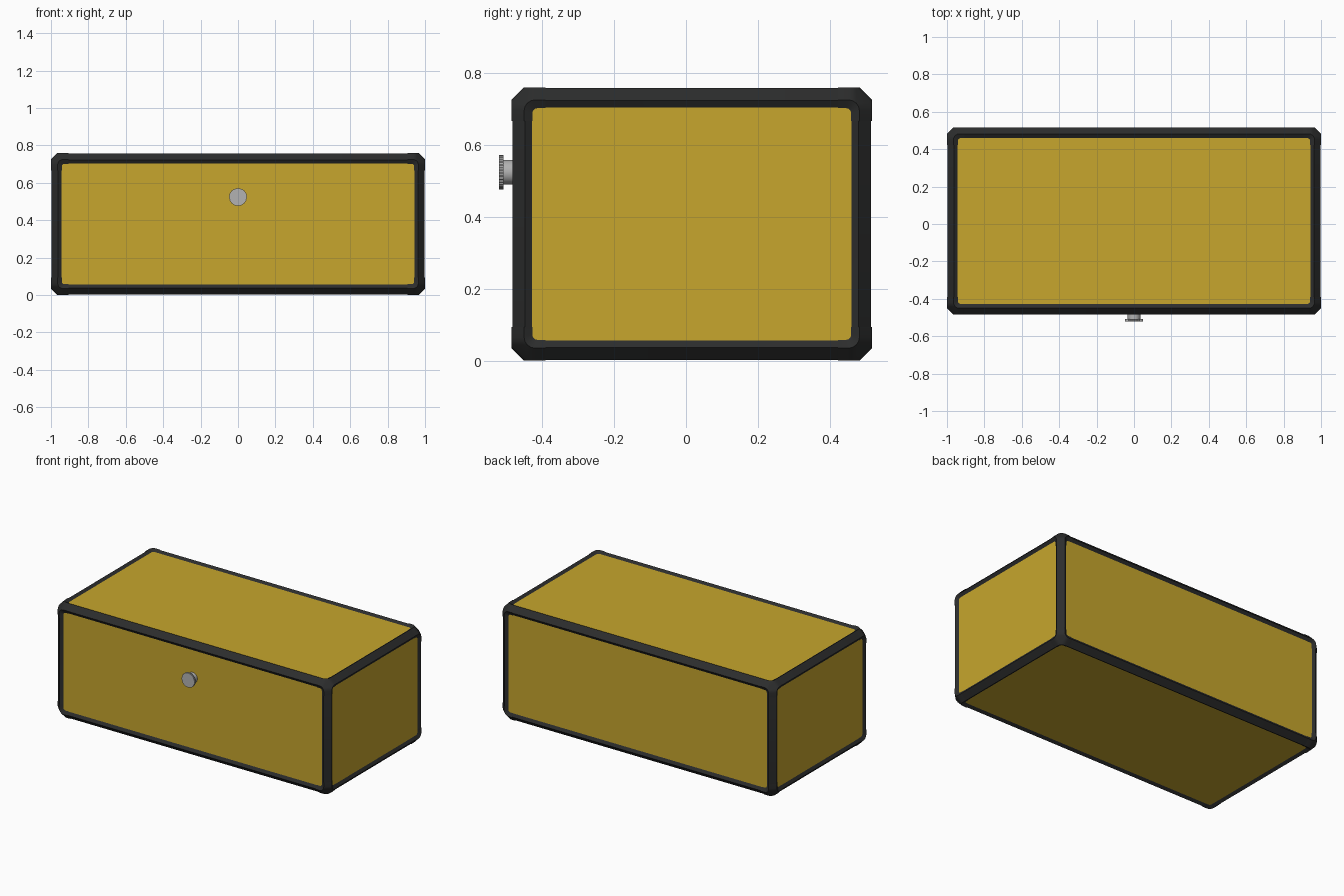
import bpy, bmesh, math
from mathutils import Vector

cube = bpy.data.objects.get("Cube")
if cube:
    bpy.data.objects.remove(cube)

HALF = Vector((1.0, 0.501, 0.38))       # half size of the box
CENTRE = Vector((0, 0.016, 0.38))
CHAMFER, MARGIN, RECESS, CORNER = 0.035, 0.058, 0.013, 0.094


def material(name, rgb):
    mat = bpy.data.materials.new(name)
    mat.use_nodes = True
    mat.diffuse_color = (*rgb, 1)
    mat.node_tree.nodes["Principled BSDF"].inputs["Base Color"].default_value = (*rgb, 1)
    return mat


yellow = material("mustard_yellow", (0.57, 0.38, 0.026))
black = material("rubber_black", (0.025, 0.026, 0.026))
grey = material("metal_grey", (0.45, 0.45, 0.45))


def finish(name, bm, mat, location=CENTRE, smooth=25):
    bmesh.ops.recalc_face_normals(bm, faces=bm.faces)
    mesh = bpy.data.meshes.new(name)
    bm.to_mesh(mesh)
    bm.free()
    mesh.materials.append(mat)
    obj = bpy.data.objects.new(name, mesh)
    obj.location = location
    bpy.context.collection.objects.link(obj)
    bpy.ops.object.select_all(action='DESELECT')
    obj.select_set(True)
    bpy.context.view_layer.objects.active = obj
    bpy.ops.object.shade_smooth_by_angle(angle=math.radians(smooth))
    return obj


def ring(bm, axis, side, half, inset, depth, radius, steps=4):
    """Rounded rectangle of vertices lying on one side of the box."""
    u, v = (axis + 1) % 3, (axis + 2) % 3
    verts = []
    for q, (su, sv) in enumerate(((1, 1), (-1, 1), (-1, -1), (1, -1))):
        for i in range(steps + 1):
            a = (q + i / steps) * math.pi / 2
            p = Vector((0, 0, 0))
            p[axis] = side * (half[axis] - depth)
            p[u] = su * (half[u] - inset - radius) + radius * math.cos(a)
            p[v] = sv * (half[v] - inset - radius) + radius * math.sin(a)
            verts.append(bm.verts.new(p))
    return verts


SIDES = [(axis, side) for axis in range(3) for side in (-1, 1)]


def frame(shrink):
    """Chamfered edging of the box, open where the panels sit."""
    bm = bmesh.new()
    half = HALF - Vector((shrink,) * 3)
    outer = [ring(bm, a, s, half, CHAMFER, 0, 0.03) for a, s in SIDES]
    bmesh.ops.convex_hull(bm, input=bm.verts[:])
    bm.normal_update()
    flat = [f for f in bm.faces if max(abs(c) for c in f.normal) > 0.9999]
    bmesh.ops.delete(bm, geom=flat, context='FACES_ONLY')
    for (a, s), loop in zip(SIDES, outer):
        inner = ring(bm, a, s, half, MARGIN - shrink, RECESS, 0.014)
        for i in range(len(loop)):
            j = (i + 1) % len(loop)
            bm.faces.new((loop[i], loop[j], inner[j], inner[i]))
    return bm


# Edge bars all round
finish("edge_bars", frame(0.002), black)

# Corner guards: only the corner ends of a slightly larger edging
bm = frame(0)
limit = HALF - Vector((CORNER,) * 3)
for axis, side in SIDES:
    normal = Vector((0, 0, 0))
    normal[axis] = side
    bmesh.ops.bisect_plane(bm, geom=bm.verts[:] + bm.edges[:] + bm.faces[:],
                           plane_co=normal * limit[axis], plane_no=normal)
middle = [f for f in bm.faces
          if any(abs(c) < m for c, m in zip(f.calc_center_median(), limit))]
bmesh.ops.delete(bm, geom=middle, context='FACES')
finish("corner_guards", bm, black)

# Recessed panels
names = ("right_panel", "left_panel", "front_panel", "back_panel", "bottom_panel", "top_panel")
for name, (axis, side) in zip(names, SIDES):
    bm = bmesh.new()
    loop = ring(bm, axis, side, HALF, MARGIN - 0.002, RECESS + 0.001, 0.014)
    face = bm.faces.new(loop)
    face.normal_update()
    if face.normal[axis] * side < 0:
        face.normal_flip()
    bmesh.ops.solidify(bm, geom=[face], thickness=0.008)
    finish(name, bm, yellow)


# Front knob
def disc(name, radius, y_front, y_back, sides, ridge=0.0):
    """Round bar along y, with optional ridges round its rim."""
    bm = bmesh.new()
    rim = []
    for i in range(sides):
        r = radius - ridge * (i % 2)
        a = 2 * math.pi * i / sides
        rim.append(bm.verts.new((r * math.cos(a), y_front, r * math.sin(a))))
    face = bm.faces.new(rim)
    out = bmesh.ops.extrude_face_region(bm, geom=[face])["geom"]
    moved = [g for g in out if isinstance(g, bmesh.types.BMVert)]
    bmesh.ops.translate(bm, verts=moved, vec=(0, y_back - y_front, 0))
    finish(name, bm, grey, (0, 0, 0.524))


disc("knob_stem", 0.034, -0.509, -0.465, 32)
disc("knob_cap", 0.048, -0.52, -0.507, 64, 0.002)
